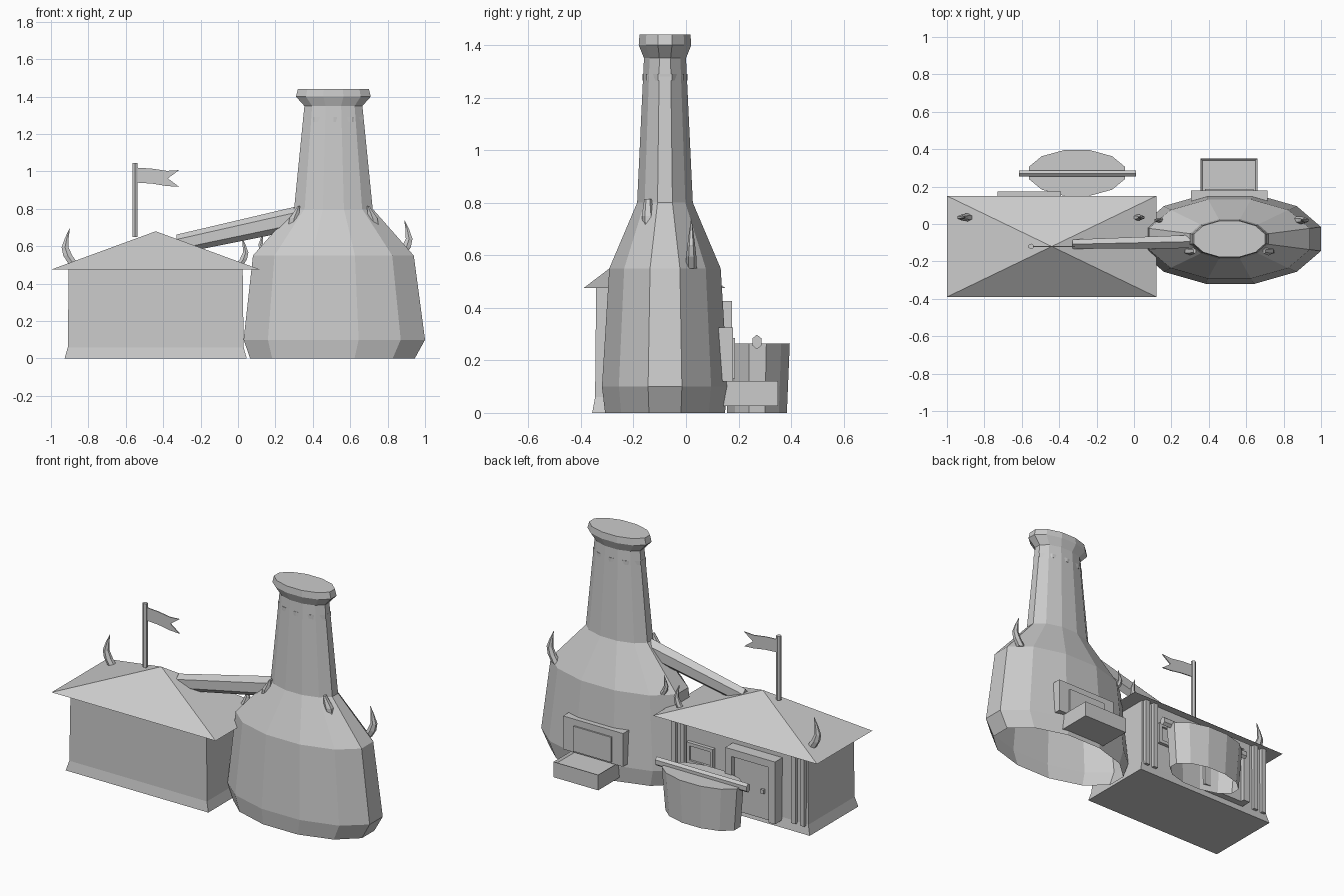
import bpy, bmesh, math

if "Cube" in bpy.data.objects:
    bpy.data.objects.remove(bpy.data.objects["Cube"], do_unlink=True)

GREY = bpy.data.materials.new("plain_grey")
GREY.use_nodes = True
GREY.diffuse_color = (0.6, 0.6, 0.6, 1)
GREY.node_tree.nodes["Principled BSDF"].inputs["Base Color"].default_value = (0.6, 0.6, 0.6, 1)


def finish(name, bm, fix=True):
    if fix:
        bmesh.ops.remove_doubles(bm, verts=bm.verts, dist=0.0001)
        bmesh.ops.recalc_face_normals(bm, faces=bm.faces)
    mesh = bpy.data.meshes.new(name)
    bm.to_mesh(mesh)
    bm.free()
    mesh.materials.append(GREY)
    ob = bpy.data.objects.new(name, mesh)
    bpy.context.collection.objects.link(ob)
    return ob


def loft(name, rings, n=12, axis="z", bottom=True, top=True):
    """Skin n-sided rings (position, centre u, centre v, half width u, half width v)."""
    bm = bmesh.new()
    loops = []
    for p, cu, cv, ru, rv in rings:
        loop = []
        for i in range(n):
            a = 2 * math.pi * (i + 0.5) / n
            u = cu + ru * math.cos(a) / math.cos(math.pi / n)
            v = cv + rv * math.sin(a) / math.cos(math.pi / n)
            loop.append(bm.verts.new((u, v, p) if axis == "z" else (p, u, v)))
        loops.append(loop)
    for a, b in zip(loops, loops[1:]):
        for i in range(n):
            j = (i + 1) % n
            bm.faces.new((a[i], a[j], b[j], b[i]))
    if bottom:
        bm.faces.new(loops[0][::-1])
    if top:
        bm.faces.new(loops[-1])
    return finish(name, bm)


def box(name, x0, x1, y0, y1, z0, z1):
    ring = ((x0 + x1) / 2, (y0 + y1) / 2, (x1 - x0) / 2, (y1 - y0) / 2)
    return loft(name, [(z0, *ring), (z1, *ring)], 4)


def surround(name, x0, x1, z0, z1, y0, y1, w, sill=True):
    """Frame of bars standing out of a back wall."""
    box(name + "_left", x1 - w, x1, y0, y1, z0, z1)
    box(name + "_right", x0, x0 + w, y0, y1, z0, z1)
    box(name + "_head", x0 + w, x1 - w, y0, y1, z1 - w, z1)
    if sill:
        box(name + "_sill", x0 + w, x1 - w, y0, y1, z0, z0 + w)


# Bottle-shaped tower, open underneath
TX, TY = 0.515, -0.08
loft("tower", [
    (0.0, TX - 0.01, TY, 0.44, 0.228), (0.10, TX, TY, 0.485, 0.24),
    (0.55, TX - 0.005, TY, 0.43, 0.212), (0.80, TX - 0.005, TY, 0.21, 0.106),
    (1.35, TX - 0.005, TY, 0.155, 0.08), (1.40, TX - 0.005, TY, 0.20, 0.10),
    (1.44, TX - 0.005, TY, 0.19, 0.097)], bottom=False)
loft("tower_band", [(1.265, TX - 0.005, TY, 0.162, 0.082),
                    (1.29, TX - 0.005, TY, 0.162, 0.082)], 10)

# House with flared footing and hipped roof
HX, HY = -0.44, -0.12
loft("house_walls", [(0.0, HX, HY, 0.487, 0.237), (0.06, HX, HY, 0.47, 0.226),
                     (0.476, HX, HY, 0.465, 0.222)], 4)
loft("house_roof", [(0.475, HX, HY, 0.56, 0.27), (0.68, HX, HY, 0, 0)], 4, top=False)

# Corner posts on the back wall
for i, x in enumerate((-0.88, -0.82, -0.06, 0.0)):
    box(f"wall_post_{i}", x - 0.015, x + 0.015, 0.08, 0.125, 0.05, 0.475)

# Door with frame and knob
surround("door_frame", -0.73, -0.39, 0.04, 0.425, 0.09, 0.175, 0.045, sill=False)
box("door_panel", -0.69, -0.43, 0.09, 0.15, 0.04, 0.39)
box("door_knob", -0.645, -0.625, 0.14, 0.165, 0.20, 0.225)

# Window
surround("window_frame", -0.27, -0.09, 0.23, 0.36, 0.09, 0.125, 0.02)
box("window_pane", -0.25, -0.11, 0.09, 0.112, 0.25, 0.34)

# Furnace surround and ash box on the back of the tower
box("furnace_surround", 0.305, 0.715, 0.09, 0.178, 0.12, 0.325)
box("furnace_door", 0.38, 0.64, 0.16, 0.187, 0.13, 0.285)
ash = box("ash_box", 0.355, 0.66, 0.12, 0.35, 0.027, 0.122)
bm = bmesh.new()
bm.from_mesh(ash.data)
lid = [f for f in bm.faces if f.normal.z > 0.9]
bmesh.ops.inset_region(bm, faces=lid, thickness=0.015, depth=-0.012)
bm.to_mesh(ash.data)
bm.free()

# Tub, open underneath, with a rod across the top
loft("tub", [(0.0, -0.305, 0.27, 0.235, 0.114), (0.265, -0.305, 0.273, 0.257, 0.122)],
     bottom=False)
loft("tub_rod", [(-0.615, 0.27, 0.27, 0.017, 0.024), (0.01, 0.27, 0.27, 0.017, 0.024)],
     6, axis="x")

# Chute between the house roof and the tower
loft("chute", [(-0.33, -0.108, 0.61, 0.025, 0.045), (0.35, -0.093, 0.758, 0.036, 0.055)],
     6, axis="x")


# Curved horns on the roof and the tower shoulder
def horn(name, x, y, z, side, size=1.0):
    shape = ((0, 0, 0.026), (0.045, 0.03, 0.024), (0.09, 0.045, 0.018),
             (0.14, 0.035, 0.01), (0.19, 0.02, 0.001))
    loft(name, [(z + h * size, x + side * out * size, y, r * size, r * size * 0.7)
                for h, out, r in shape], 6)


horn("roof_horn_right", -0.88, 0.035, 0.505, -1)
horn("roof_horn_left", 0.005, 0.035, 0.495, 1, 0.8)
horn("tower_horn_left", 0.87, 0.02, 0.55, 1)
horn("tower_horn_right", 0.15, 0.02, 0.55, -1, 0.65)

# Small spikes where the neck meets the shoulder
for name, side in (("left", 1), ("right", -1)):
    cx = TX - 0.005
    loft("neck_spike_" + name, [
        (0.69, cx + side * 0.22, -0.145, 0.025, 0.014),
        (0.75, cx + side * 0.21, -0.145, 0.025, 0.02),
        (0.815, cx + side * 0.185, -0.145, 0.006, 0.012)], 6)

# Flag and pole
loft("flag_pole", [(0.65, -0.55, HY, 0.013, 0.013), (1.045, -0.55, HY, 0.013, 0.013)], 6)
bm = bmesh.new()
top = [(-0.54, 1.02), (-0.46, 1.015), (-0.38, 1.003), (-0.315, 1.007)]
low = [(-0.54, 0.94), (-0.46, 0.935), (-0.38, 0.922), (-0.315, 0.918)]
outline = top + [(-0.375, 0.963)] + low[::-1]
flag = bm.faces.new([bm.verts.new((x, HY - 0.003, z)) for x, z in outline])
side = bmesh.ops.extrude_face_region(bm, geom=[flag])["geom"]
bmesh.ops.translate(bm, vec=(0, 0.006, 0),
                    verts=[v for v in side if isinstance(v, bmesh.types.BMVert)])
finish("flag", bm)
